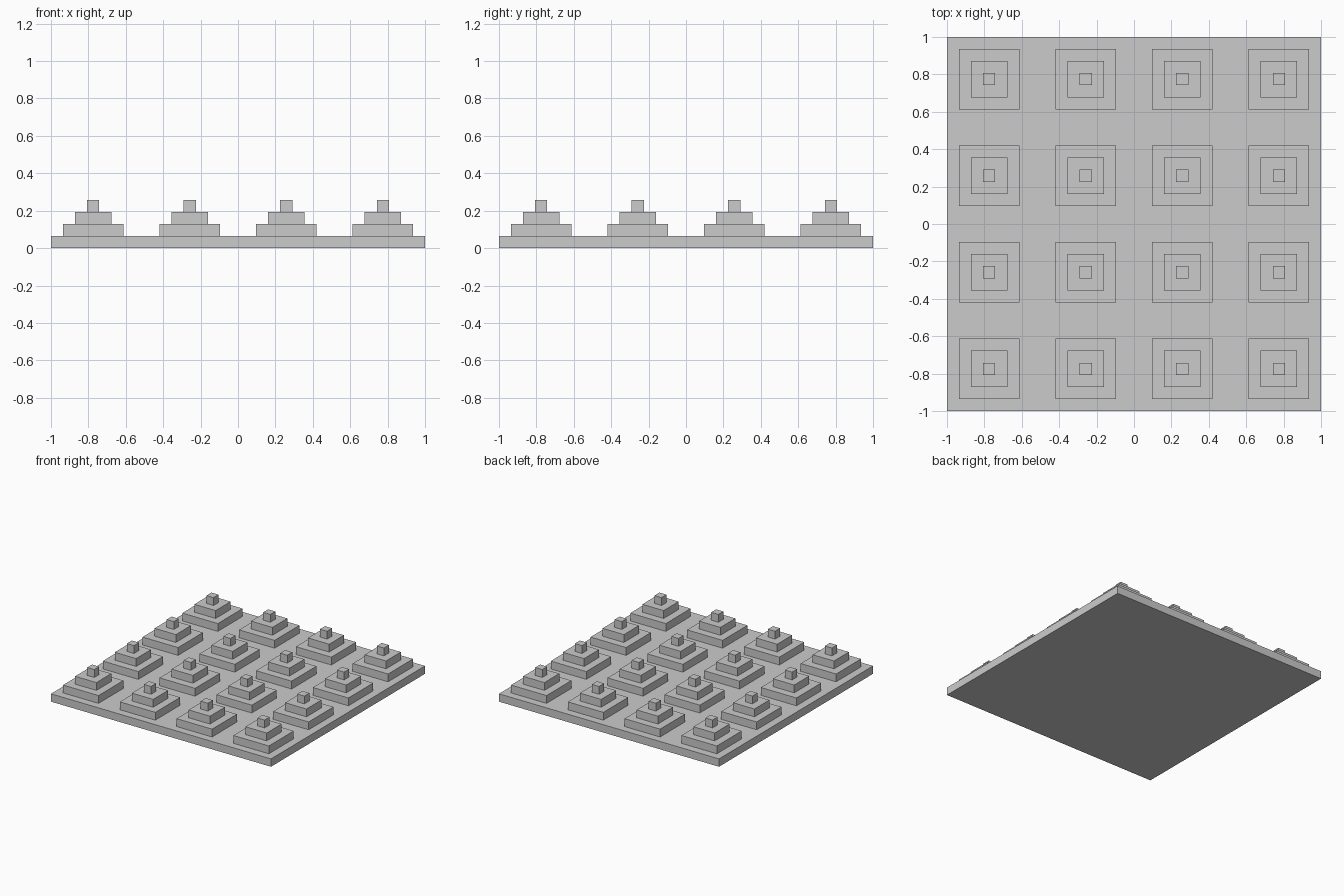
import bpy
import bmesh
from mathutils import Matrix

if "Cube" in bpy.data.objects:
    bpy.data.objects.remove(bpy.data.objects["Cube"])

U = 2 / 31  # one step of the modular grid


def boxes(name, specs):
    """One object from (centre x, centre y, bottom z, width, height) boxes in grid steps."""
    bm = bmesh.new()
    for x, y, z, w, h in specs:
        bmesh.ops.create_cube(bm, size=1, matrix=(
            Matrix.Translation((x * U, y * U, (z + h / 2) * U))
            @ Matrix.Diagonal((w * U, w * U, h * U, 1))))
    mesh = bpy.data.meshes.new(name)
    bm.to_mesh(mesh)
    bm.free()
    obj = bpy.data.objects.new(name, mesh)
    bpy.context.collection.objects.link(obj)
    return obj


# Square base plate
boxes("base_plate", [(0, 0, 0, 31, 1)])

# Four by four stepped pyramids, each with three shrinking tiers
stud = boxes("stepped_pyramid", [(0, 0, 1 + i, 5 - 2 * i, 1) for i in range(3)])
centres = [(x, y) for x in (-12, -4, 4, 12) for y in (-12, -4, 4, 12)]
for i, (x, y) in enumerate(centres):
    obj = stud
    if i:
        obj = stud.copy()  # linked mesh
        bpy.context.collection.objects.link(obj)
    obj.location = (x * U, y * U, 0)
